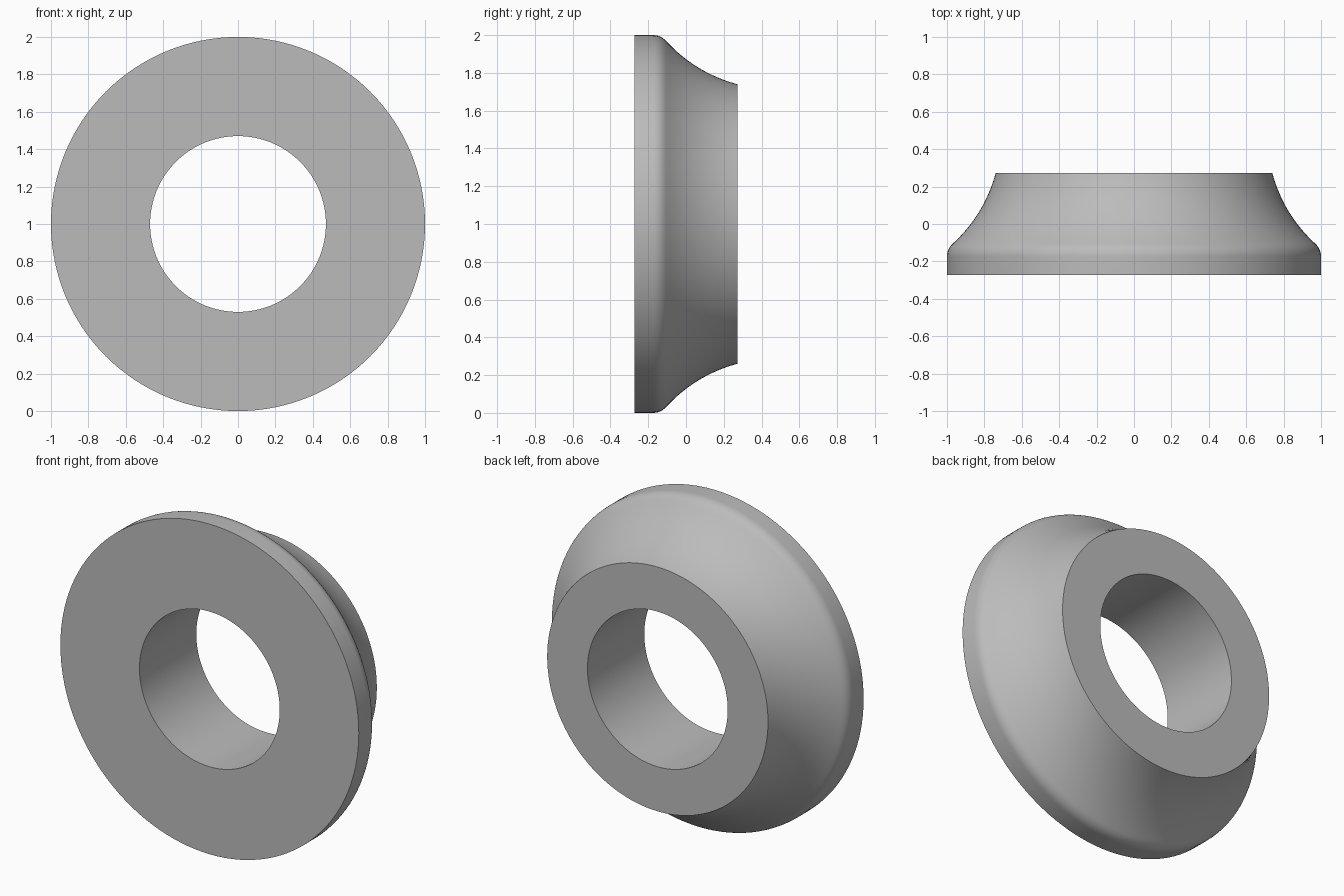
import bpy, bmesh, math
from mathutils import Matrix, Vector

cube = bpy.data.objects.get("Cube")
if cube:
    bpy.data.objects.remove(cube, do_unlink=True)

SEGMENTS = 128
FRONT, BACK = -0.272, 0.272
BORE, RIM, NECK = 0.47, 1.0, 0.74


def make_material(name, color):
    mat = bpy.data.materials.new(name)
    mat.use_nodes = True
    mat.diffuse_color = color
    mat.node_tree.nodes["Principled BSDF"].inputs["Base Color"].default_value = color
    return mat


def bezier(a, b, c, steps):
    """Points of a quadratic curve from a to c pulled towards b."""
    a, b, c = Vector(a), Vector(b), Vector(c)
    return [a * (1 - t) ** 2 + b * 2 * t * (1 - t) + c * t * t
            for t in (i / steps for i in range(steps + 1))]


# Half section as (radius, depth): bore, straight rim, rounded shoulder, concave flare
shoulder = bezier((RIM, -0.175), (RIM, -0.135), (0.971, -0.107), 8)
flare = bezier((0.971, -0.107), (0.80, 0.05), (NECK, BACK), 20)
section = [Vector((BORE, FRONT)), Vector((RIM, FRONT))]
section += shoulder + flare[1:] + [Vector((BORE, BACK))]

# Spin the closed section about the y axis
bm = bmesh.new()
verts = [bm.verts.new((p.x, p.y, 0)) for p in section]
edges = [bm.edges.new((v, verts[(i + 1) % len(verts)])) for i, v in enumerate(verts)]
bmesh.ops.spin(bm, geom=verts + edges, cent=(0, 0, 0), axis=(0, 1, 0),
               angle=math.tau, steps=SEGMENTS, use_merge=True)
bmesh.ops.remove_doubles(bm, verts=bm.verts, dist=0.0001)
bmesh.ops.recalc_face_normals(bm, faces=bm.faces)
bmesh.ops.transform(bm, matrix=Matrix.Translation((0, 0, RIM)), verts=bm.verts)

mesh = bpy.data.meshes.new("flared_ring")
bm.to_mesh(mesh)
bm.free()
mesh.materials.append(make_material("plain grey", (0.5, 0.5, 0.5, 1)))
ring = bpy.data.objects.new("flared_ring", mesh)
bpy.context.collection.objects.link(ring)

# Smooth the curved surfaces, keep the rims crisp
bpy.ops.object.select_all(action="DESELECT")
ring.select_set(True)
bpy.context.view_layer.objects.active = ring
bpy.ops.object.shade_smooth_by_angle(angle=math.radians(30))
